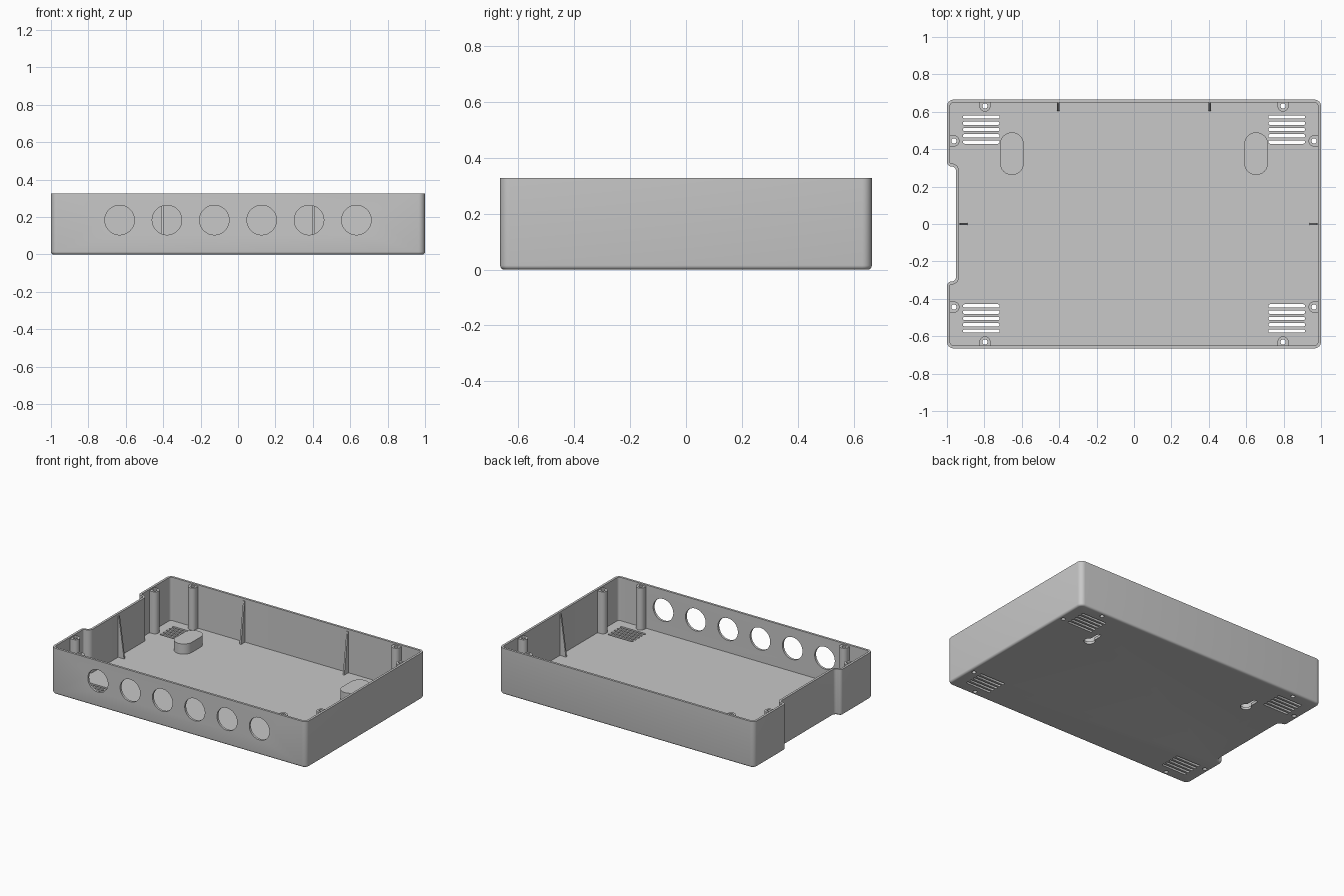
import bpy, bmesh, math
from mathutils import Matrix, Vector

if "Cube" in bpy.data.objects:
    bpy.data.objects.remove(bpy.data.objects["Cube"])

H, WALL, FLOOR = 0.327, 0.016, 0.02

grey = bpy.data.materials.new("grey_plastic")
grey.diffuse_color = (0.58, 0.58, 0.58, 1)
grey.use_nodes = True
grey.node_tree.nodes["Principled BSDF"].inputs["Base Color"].default_value = grey.diffuse_color


def rounded(corners, seg=6):
    """Counter-clockwise outline from (x, y, radius) corners."""
    out = []
    for i, (x, y, r) in enumerate(corners):
        p = Vector((x, y))
        a = (Vector(corners[i - 1][:2]) - p).normalized()
        b = (Vector(corners[(i + 1) % len(corners)][:2]) - p).normalized()
        c = p + (a + b) * r
        for k in range(seg + 1):
            t = k / seg * math.pi / 2
            out.append(c - b * r * math.cos(t) - a * r * math.sin(t))
    return out


def inset(pts, d):
    out = []
    for i, p in enumerate(pts):
        e1 = (p - pts[i - 1]).normalized()
        e2 = (pts[(i + 1) % len(pts)] - p).normalized()
        n1, n2 = Vector((-e1.y, e1.x)), Vector((-e2.y, e2.x))
        out.append(p + (n1 + n2) * d / (1 + n1.dot(n2)))
    return out


def stadium(cx, cy, length, r, upright=False, seg=12):
    """Slot outline; upright slots run along y."""
    h = length / 2 - r
    pts = []
    for side in (1, -1):
        for k in range(seg + 1):
            t = -math.pi / 2 + math.pi * k / seg
            pts.append(Vector((side * (h + r * math.cos(t)), side * r * math.sin(t))))
    if upright:
        pts = [Vector((-p.y, p.x)) for p in pts]
    return [p + Vector((cx, cy)) for p in pts]


def circle(cx, cy, r, n=32):
    return [Vector((cx + r * math.cos(2 * math.pi * k / n),
                    cy + r * math.sin(2 * math.pi * k / n))) for k in range(n)]


def loft(bm, rings, matrix=Matrix()):
    """Closed solid through (outline, z) rings."""
    loops = [[bm.verts.new(matrix @ Vector((p.x, p.y, z))) for p in pts] for pts, z in rings]
    for lo, hi in zip(loops, loops[1:]):
        n = len(lo)
        for i in range(n):
            bm.faces.new((lo[i], lo[(i + 1) % n], hi[(i + 1) % n], hi[i]))
    bm.faces.new(loops[0][::-1])
    bm.faces.new(loops[-1])


def prism(bm, pts, z0, z1, matrix=Matrix()):
    loft(bm, [(pts, z0), (pts, z1)], matrix)


def make(name, bm):
    bmesh.ops.recalc_face_normals(bm, faces=bm.faces)
    me = bpy.data.meshes.new(name)
    bm.to_mesh(me)
    bm.free()
    me.materials.append(grey)
    ob = bpy.data.objects.new(name, me)
    bpy.context.scene.collection.objects.link(ob)
    return ob


# Tray shell: rounded bottom edge, walls, and a recess in the left wall
R, N, Y = 0.035, 0.0235, 0.3075
outline = rounded([(-1, -.665, R), (1, -.665, R), (1, .665, R), (-1, .665, R),
                   (-1, Y, N), (-.952, Y, N), (-.952, -Y, N), (-1, -Y, N)])
rings = []
for k in range(5):
    t = k / 4 * math.pi / 2
    rings.append((inset(outline, .015 * (1 - math.sin(t))), .015 * (1 - math.cos(t))))
inner = inset(outline, WALL)
rings += [(outline, H), (inner, H), (inner, FLOOR)]
bm = bmesh.new()
loft(bm, rings)
shell = make("tray_shell", bm)

# Screw bosses, each running into its nearest wall
bm = bmesh.new()
boss_spots = []
for sx in (-1, 1):
    for sy in (-1, 1):
        boss_spots += [(sx * .797, sy * .631, sy * math.pi / 2),
                       (sx * .963, sy * .444, 0 if sx > 0 else math.pi)]
for x, y, ang in boss_spots:
    pts = [Vector((.03, -.03)), Vector((.03, .03))]
    pts += [Vector((-.03 * math.sin(t), .03 * math.cos(t)))
            for t in (math.pi * k / 16 for k in range(17))]
    prism(bm, pts, .01, H - .01, Matrix.Translation((x, y, 0)) @ Matrix.Rotation(ang, 4, 'Z'))
bosses = make("screw_bosses", bm)

# Tapered wall ribs
bm = bmesh.new()
for x, y, ang in ((-.405, .652, 90), (.405, .652, 90), (-.938, 0, 180), (.986, 0, 0)):
    pts = [Vector((0, .01)), Vector((0, H - .015)), Vector((-.008, H - .015)), Vector((-.05, .01))]
    m = (Matrix.Translation((x, y, 0)) @ Matrix.Rotation(math.radians(ang), 4, 'Z')
         @ Matrix.Rotation(math.pi / 2, 4, 'X'))
    prism(bm, pts, -.006, .006, m)
ribs = make("wall_ribs", bm)

# Hanging pads covering the keyholes
bm = bmesh.new()
for sx in (-1, 1):
    prism(bm, stadium(sx * .653, .376, .228, .064, True), .01, .092)
pads = make("hanging_pads", bm)

# Cutter: front ports, screw holes, vents and round part of keyholes
bm = bmesh.new()
to_front = Matrix.Rotation(math.pi / 2, 4, 'X')
for i in range(6):
    prism(bm, circle(-.633 + i * .2532, .184, .079, 48), .62, .70, to_front)
for x, y, _ in boss_spots:
    prism(bm, circle(x, y, .014, 24), -.1, H + .1)
for sx in (-1, 1):
    for sy in (-1, 1):
        for k in range(5):
            prism(bm, stadium(sx * .817, sy * (.438 + k * .0335), .197, .009, seg=6), -.1, .1)
    prism(bm, circle(sx * .653, .335, .036), -.1, .05)
openings = make("opening_cutter", bm)

# Cutter: narrow part of keyholes
bm = bmesh.new()
for sx in (-1, 1):
    prism(bm, stadium(sx * .653, .382, .114, .016, True), -.1, .045)
necks = make("keyhole_neck_cutter", bm)

# Cutter: hollow inside each pad
bm = bmesh.new()
for sx in (-1, 1):
    prism(bm, stadium(sx * .653, .376, .196, .048, True), .018, .076)
pockets = make("pad_pocket_cutter", bm)


def cut(ob, cutters):
    for c in cutters:
        mod = ob.modifiers.new(c.name, 'BOOLEAN')
        mod.operation, mod.solver, mod.object = 'DIFFERENCE', 'EXACT', c
    dg = bpy.context.evaluated_depsgraph_get()
    me = bpy.data.meshes.new_from_object(ob.evaluated_get(dg))
    ob.modifiers.clear()
    ob.data = me


cut(shell, (openings, necks, pockets))
cut(bosses, (openings,))
cut(pads, (openings, necks, pockets))
for c in (openings, necks, pockets):
    bpy.data.objects.remove(c)

# Smooth curves, crisp edges
for ob in (shell, bosses, ribs, pads):
    bpy.ops.object.select_all(action='DESELECT')
    ob.select_set(True)
    bpy.context.view_layer.objects.active = ob
    bpy.ops.object.shade_smooth_by_angle(angle=math.radians(30))
